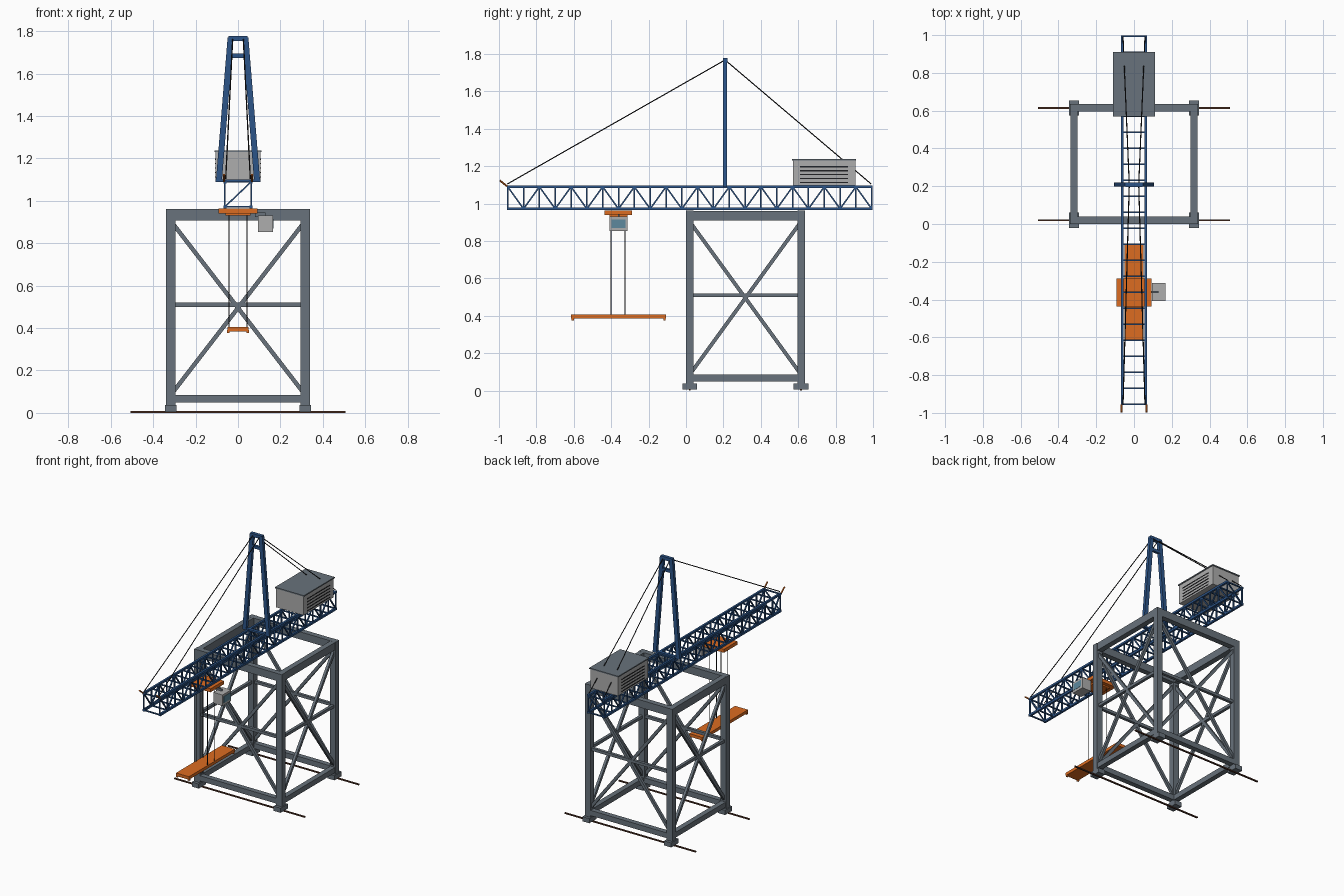
import bpy, bmesh
from mathutils import Vector, Matrix

if "Cube" in bpy.data.objects:
    bpy.data.objects.remove(bpy.data.objects["Cube"])


def material(name, rgb):
    m = bpy.data.materials.new(name)
    m.diffuse_color = (*rgb, 1)
    m.use_nodes = True
    m.node_tree.nodes["Principled BSDF"].inputs["Base Color"].default_value = m.diffuse_color
    return m


STEEL = material("steel_grey", (0.14, 0.17, 0.20))
BLUE = material("boom_blue", (0.025, 0.09, 0.25))
ORANGE = material("orange", (0.72, 0.15, 0.015))
LIGHT = material("light_grey", (0.42, 0.42, 0.42))
GLASS = material("glass", (0.11, 0.25, 0.34))
DARK = material("dark", (0.015, 0.015, 0.017))
RAIL = material("rail_brown", (0.09, 0.035, 0.02))


class Part:
    """Collects boxes, beams and rods into one named object."""

    def __init__(self, name, mat):
        self.name, self.mat, self.bm = name, mat, bmesh.new()

    def box(self, x, y, z):
        """Box from (min, max) pairs."""
        c = Vector(((x[0] + x[1]) / 2, (y[0] + y[1]) / 2, (z[0] + z[1]) / 2))
        s = Matrix.Diagonal((x[1] - x[0], y[1] - y[0], z[1] - z[0], 1))
        bmesh.ops.create_cube(self.bm, size=1, matrix=Matrix.Translation(c) @ s)

    def frame(self, a, b, ref):
        """Matrix at the middle of a-b, local z along it, local y near ref."""
        a, b = Vector(a), Vector(b)
        d = (b - a).normalized()
        u = Vector(ref).cross(d).normalized()
        rot = Matrix((u, d.cross(u), d)).transposed().to_4x4()
        return Matrix.Translation((a + b) / 2) @ rot, (b - a).length

    def beam(self, a, b, w, t=None, ref=(0, 1, 0)):
        """Rectangular beam: w across, t along ref."""
        m, length = self.frame(a, b, ref)
        bmesh.ops.create_cube(self.bm, size=1,
                              matrix=m @ Matrix.Diagonal((w, t or w, length, 1)))

    def rod(self, a, b, r):
        m, length = self.frame(a, b, (1, 0, 0))
        bmesh.ops.create_cone(self.bm, cap_ends=True, segments=8, radius1=r,
                              radius2=r, depth=length, matrix=m)

    def done(self):
        me = bpy.data.meshes.new(self.name)
        self.bm.to_mesh(me)
        self.bm.free()
        me.materials.append(self.mat)
        ob = bpy.data.objects.new(self.name, me)
        bpy.context.collection.objects.link(ob)


X, Y0, Y1 = 0.317, 0.02, 0.615
SIDES = (-1, 1)

# Ground rails and bogies
rails, bogies = Part("ground_rails", RAIL), Part("bogies", STEEL)
for y in (Y0, Y1):
    rails.box((-0.507, 0.507), (y - 0.005, y + 0.005), (0, 0.008))
    for s in SIDES:
        bogies.box((s * X - 0.027, s * X + 0.027), (y - 0.04, y + 0.04), (0.005, 0.037))
rails.done()
bogies.done()

# Portal legs
legs = Part("portal_legs", STEEL)
for s in SIDES:
    for y in (Y0, Y1):
        legs.box((s * X - 0.022, s * X + 0.022), (y - 0.02, y + 0.02), (0.035, 0.962))
legs.done()

# Portal ring beams: (centre z, height, thickness)
beams = Part("portal_beams", STEEL)
for z, h, t in ((0.067, 0.037, 0.036), (0.51, 0.02, 0.02), (0.935, 0.053, 0.038)):
    for y in (Y0, Y1):
        beams.beam((-X, y, z), (X, y, z), h, t)
    for s in SIDES:
        beams.beam((s * X, Y0, z), (s * X, Y1, z), h, t, (1, 0, 0))
beams.done()

# Crossed braces on all four faces
braces = Part("portal_braces", STEEL)
for za, zb in ((0.10, 0.89), (0.89, 0.10)):
    for y in (Y0, Y1):
        braces.beam((-0.305, y, za), (0.305, y, zb), 0.02, 0.018)
    for s in SIDES:
        braces.beam((s * X, Y0 + 0.01, za), (s * X, Y1 - 0.01, zb), 0.02, 0.018, (1, 0, 0))
braces.done()

# Boom chords and lattice
YA, YB, ZL, ZH, BX = -0.953, 0.993, 0.972, 1.09, 0.062
chords, lattice = Part("boom_chords", BLUE), Part("boom_lattice", BLUE)
BAYS = 23
step = (YB - YA) / BAYS
for s in SIDES:
    for z in (ZL, ZH):
        chords.box((s * BX - 0.007, s * BX + 0.007), (YA - 0.005, YB + 0.005), (z - 0.007, z + 0.007))
for i in range(BAYS + 1):
    y = YA + i * step
    for z in (ZL, ZH):
        lattice.beam((-BX, y, z), (BX, y, z), 0.008)
    for s in SIDES:
        lattice.beam((s * BX, y, ZL), (s * BX, y, ZH), 0.008)
        if i < BAYS:
            za, zb = (ZH, ZL) if i % 2 == 0 else (ZL, ZH)
            lattice.beam((s * BX, y, za), (s * BX, y + step, zb), 0.008, ref=(1, 0, 0))
for y in (YA, YB):
    lattice.beam((-BX, y, ZL), (BX, y, ZH), 0.007)
chords.done()
lattice.done()

# Mast: leaning legs, two crossbars and a foot bar
MY = 0.209
mast = Part("mast", BLUE)
for s in SIDES:
    mast.beam((s * 0.09, MY, 1.095), (s * 0.035, MY, 1.77), 0.028, 0.022)
mast.box((-0.045, 0.045), (MY - 0.012, MY + 0.012), (1.755, 1.778))
mast.box((-0.045, 0.045), (MY - 0.009, MY + 0.009), (1.675, 1.695))
mast.box((-0.105, 0.105), (MY - 0.011, MY + 0.011), (1.088, 1.1))
mast.done()

# Stay ropes and boom tip horns
stays, horns = Part("stay_ropes", DARK), Part("boom_tip_horns", ORANGE)
for s in SIDES:
    top = (s * 0.025, MY, 1.768)
    stays.rod(top, (s * 0.058, -0.955, 1.105), 0.003)
    stays.rod(top, (s * 0.058, 0.99, 1.105), 0.003)
    horns.rod((s * 0.066, -0.957, 1.093), (s * 0.066, -0.996, 1.124), 0.005)
stays.done()
horns.done()

# Machinery house, roof and louvres
house = Part("machinery_house", LIGHT)
house.box((-0.107, 0.107), (0.573, 0.905), (1.097, 1.232))
house.done()
roof = Part("house_roof", STEEL)
roof.box((-0.112, 0.112), (0.568, 0.91), (1.23, 1.238))
roof.done()
louvres = Part("house_louvres", DARK)
for s in SIDES:
    for i in range(5):
        z = 1.113 + i * 0.021
        louvres.box((s * 0.107 - 0.002, s * 0.107 + 0.002), (0.61, 0.865), (z - 0.003, z + 0.003))
louvres.done()

# Trolley under the boom
trolley = Part("trolley", ORANGE)
trolley.box((-0.092, 0.092), (-0.436, -0.288), (0.94, 0.964))
trolley.box((-0.06, 0.06), (-0.41, -0.312), (0.93, 0.942))
trolley.done()

# Operator cabin with hanger and window
cabin = Part("cabin", LIGHT)
cabin.box((0.095, 0.166), (-0.408, -0.312), (0.853, 0.93))
cabin.done()
hanger = Part("cabin_hanger", STEEL)
hanger.box((0.08, 0.13), (-0.364, -0.356), (0.925, 0.945))
hanger.done()
window = Part("cabin_window", GLASS)
window.box((0.16, 0.168), (-0.397, -0.323), (0.87, 0.915))
window.done()

# Hoist ropes and spreader with corner locks
ropes, spreader = Part("hoist_ropes", DARK), Part("spreader", ORANGE)
spreader.box((-0.05, 0.05), (-0.614, -0.107), (0.385, 0.406))
for s in SIDES:
    for y in (-0.4, -0.325):
        ropes.rod((s * 0.043, y, 0.4), (s * 0.043, y, 0.935), 0.0025)
    for y in (-0.606, -0.115):
        spreader.box((s * 0.045 - 0.006, s * 0.045 + 0.006), (y - 0.006, y + 0.006), (0.376, 0.39))
ropes.done()
spreader.done()
